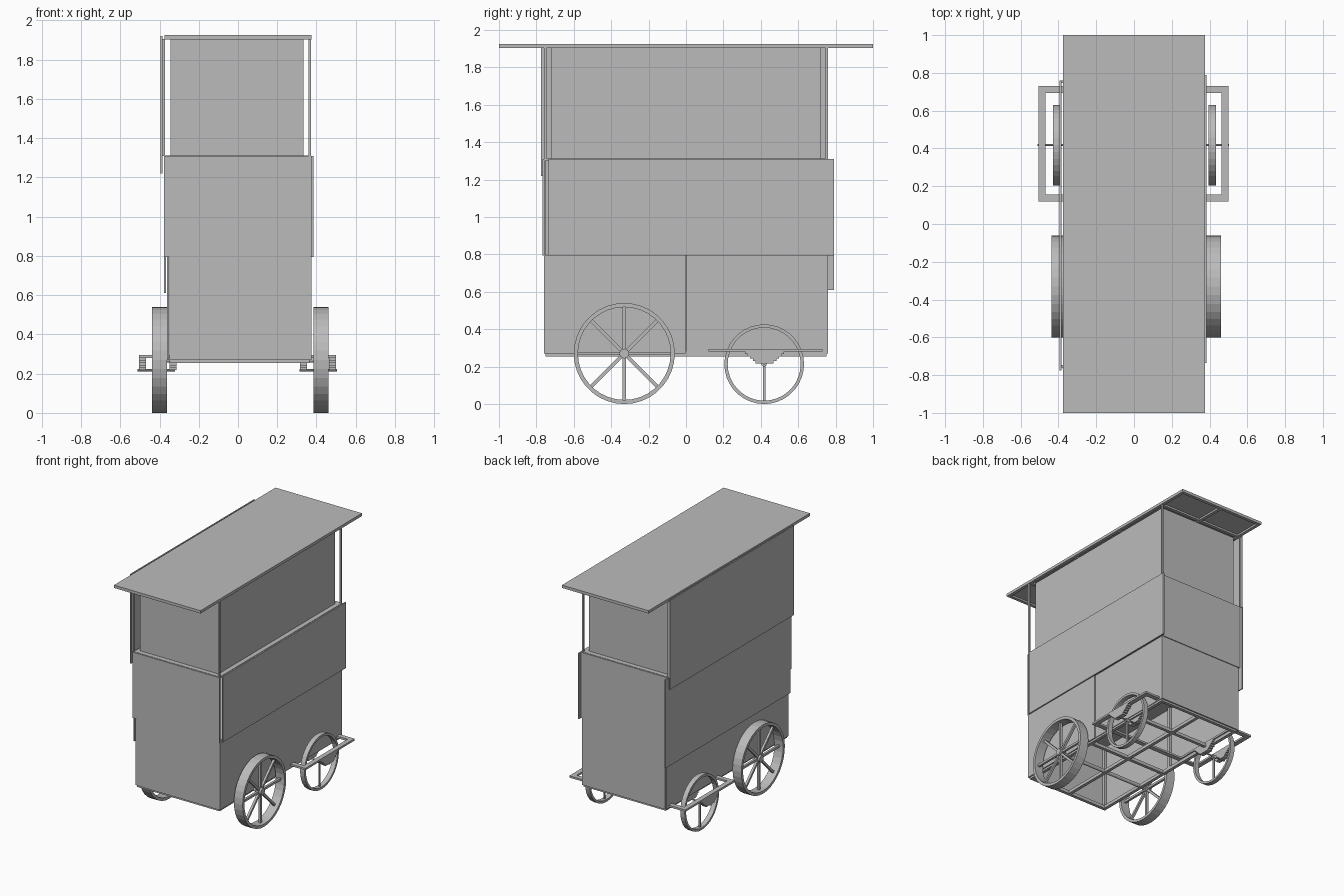
import bpy, bmesh, math
from mathutils import Matrix, Vector

cube = bpy.data.objects.get("Cube")
if cube:
    bpy.data.objects.remove(cube, do_unlink=True)

grey = bpy.data.materials.new("plain grey")
grey.use_nodes = True
grey.diffuse_color = (0.5, 0.5, 0.5, 1)
grey.node_tree.nodes["Principled BSDF"].inputs["Base Color"].default_value = grey.diffuse_color


def finish(name, bm):
    bmesh.ops.recalc_face_normals(bm, faces=bm.faces)
    mesh = bpy.data.meshes.new(name)
    bm.to_mesh(mesh)
    bm.free()
    mesh.materials.append(grey)
    ob = bpy.data.objects.new(name, mesh)
    bpy.context.collection.objects.link(ob)
    return ob


def add_box(bm, x, y, z, turn=Matrix()):
    """Box from three (low, high) ranges."""
    mid = Vector([(a + b) / 2 for a, b in (x, y, z)])
    size = [b - a for a, b in (x, y, z)]
    bmesh.ops.create_cube(bm, size=1, matrix=turn @ Matrix.Translation(mid) @ Matrix.Diagonal((*size, 1)))


def boxes(name, *ranges):
    bm = bmesh.new()
    for r in ranges:
        add_box(bm, *r)
    return finish(name, bm)


def add_rod(bm, x, y, z, r, segments=16):
    """Cylinder along x."""
    turn = Matrix.Translation((sum(x) / 2, y, z)) @ Matrix.Rotation(math.pi / 2, 4, 'Y')
    bmesh.ops.create_cone(bm, cap_ends=True, segments=segments, radius1=r, radius2=r,
                          depth=x[1] - x[0], matrix=turn)


def add_rim(bm, x, y, z, r, thick, segments=36):
    """Flat tyre ring, spun around x."""
    corners = [(x[0], r - thick), (x[1], r - thick), (x[1], r), (x[0], r)]
    verts = [bm.verts.new((cx, y, z + cr)) for cx, cr in corners]
    edges = [bm.edges.new((verts[i], verts[(i + 1) % 4])) for i in range(4)]
    bmesh.ops.spin(bm, geom=verts + edges, cent=(0, y, z), axis=(1, 0, 0),
                   angle=math.tau, steps=segments, use_duplicate=False)
    bmesh.ops.remove_doubles(bm, verts=bm.verts, dist=0.0005)


# Roof sheet with a frame of battens underneath
boxes("roof_sheet", ((-0.375, 0.375), (-1, 1), (1.917, 1.925)))
rails = [((x, x + 0.025), (-1, 1), (1.903, 1.917)) for x in (-0.375, -0.012, 0.35)]
bars = [((-0.375, 0.375), (y - 0.0125, y + 0.0125), (1.903, 1.917))
        for y in (-0.9875, -0.745, -0.25, 0.25, 0.745, 0.9875)]
boxes("roof_frame", *rails, *bars)

# Upper cabin: recessed walls, thin corner posts and an outer sheet
T = 0.008
boxes("upper_walls",
      ((-0.345, 0.335), (-0.72, -0.72 + T), (1.31, 1.905)),
      ((-0.345, 0.335), (0.72 - T, 0.72), (1.31, 1.905)),
      ((0.335 - T, 0.335), (-0.72, 0.72), (1.31, 1.905)),
      ((-0.345, -0.345 + T), (-0.72, 0.72), (1.31, 1.905)))
boxes("corner_posts", *[((x, x + 0.013), (y, y + 0.013), (1.31, 1.905))
                        for x in (-0.385, 0.358) for y in (-0.76, 0.747)])
boxes("upper_outer_sheet", ((-0.395, -0.385), (-0.775, 0.76), (1.22, 1.92)))

# Counter ledge and inner shelf
boxes("counter_ledge", ((-0.375, 0.372), (-0.757, 0.757), (1.3, 1.312)))
boxes("inner_shelf", ((-0.35, 0.355), (-0.74, 0.74), (0.785, 0.8)))

# Middle cladding
boxes("middle_panels",
      ((-0.378, 0.374), (-0.766, -0.756), (0.795, 1.31)),
      ((-0.37, 0.374), (0.756, 0.766), (0.795, 1.31)),
      ((0.374, 0.384), (-0.735, 0.79), (0.795, 1.31)),
      ((-0.376, -0.367), (-0.757, 0.79), (0.61, 1.3)))

# Lower cladding with a pair of doors on one side
boxes("lower_panels",
      ((-0.35, 0.37), (-0.76, -0.75), (0.27, 0.8)),
      ((-0.35, 0.37), (0.75, 0.76), (0.27, 0.8)),
      ((-0.362, -0.352), (-0.755, 0.757), (0.27, 0.8)))
boxes("front_side_door", ((0.362, 0.374), (-0.756, -0.002), (0.27, 0.795)))
boxes("rear_side_door", ((0.36, 0.37), (0.002, 0.757), (0.27, 0.795)))

# Inner uprights
boxes("inner_posts", *[((x, x + 0.02), (y, y + 0.02), (0.27, 1.3))
                       for x in (-0.35, 0.338) for y in (-0.75, -0.01, 0.73)])

# Open chassis frame
rails = [((x, x + 0.025), (-0.75, 0.75), (0.255, 0.28)) for x in (-0.35, -0.012, 0.34)]
bars = [((-0.35, 0.365), (y, y + 0.025), (0.255, 0.28)) for y in (-0.75, -0.08, 0.42, 0.725)]
boxes("chassis_frame", *rails, *bars)

# Rear carrier: cross bars reaching past both sides, closed by side rails
Z = (0.28, 0.295)
boxes("rear_carrier",
      ((-0.505, 0.5), (0.12, 0.157), Z), ((-0.505, 0.5), (0.693, 0.73), Z),
      ((0.463, 0.5), (0.12, 0.73), Z), ((-0.505, -0.468), (0.12, 0.73), Z),
      ((0.315, 0.35), (0.12, 0.73), Z), ((-0.35, -0.315), (0.12, 0.73), Z))

# Stepped leaf springs under the carrier rails
bm = bmesh.new()
for x in (-0.505, -0.35, 0.315, 0.463):
    for i in range(5):
        half = 0.105 - 0.014 * i
        top = 0.28 - 0.0125 * i
        add_box(bm, (x, x + 0.037), (0.42 - half, 0.42 + half), (top - 0.0125, top))
finish("leaf_springs", bm)

# Front wheels: rim, hub and eight spokes
for side, x in (("left", (0.385, 0.46)), ("right", (-0.437, -0.362))):
    bm = bmesh.new()
    add_rim(bm, x, -0.33, 0.27, 0.27, 0.022)
    mid = sum(x) / 2
    add_rod(bm, (mid - 0.025, mid + 0.025), -0.33, 0.27, 0.026)
    for k in range(4):
        turn = Matrix.Translation((mid, -0.33, 0.27)) @ Matrix.Rotation(k * math.pi / 4, 4, 'X')
        add_box(bm, (-0.009, 0.009), (-0.009, 0.009), (-0.255, 0.255), turn)
    finish("front_wheel_" + side, bm)
bm = bmesh.new()
add_rod(bm, (-0.42, 0.44), -0.33, 0.27, 0.014)
finish("front_axle", bm)

# Rear wheels: rim, short axle and one stay
for side, x in (("left", (0.395, 0.433)), ("right", (-0.43, -0.392))):
    bm = bmesh.new()
    add_rim(bm, x, 0.418, 0.213, 0.213, 0.018)
    mid = sum(x) / 2
    add_box(bm, (mid - 0.006, mid + 0.006), (0.412, 0.424), (0.01, 0.215))
    add_rod(bm, (mid - 0.015, mid + 0.015), 0.418, 0.215, 0.014)
    add_rod(bm, (mid - 0.1, mid + 0.09), 0.418, 0.217, 0.006, 8)
    finish("rear_wheel_" + side, bm)
